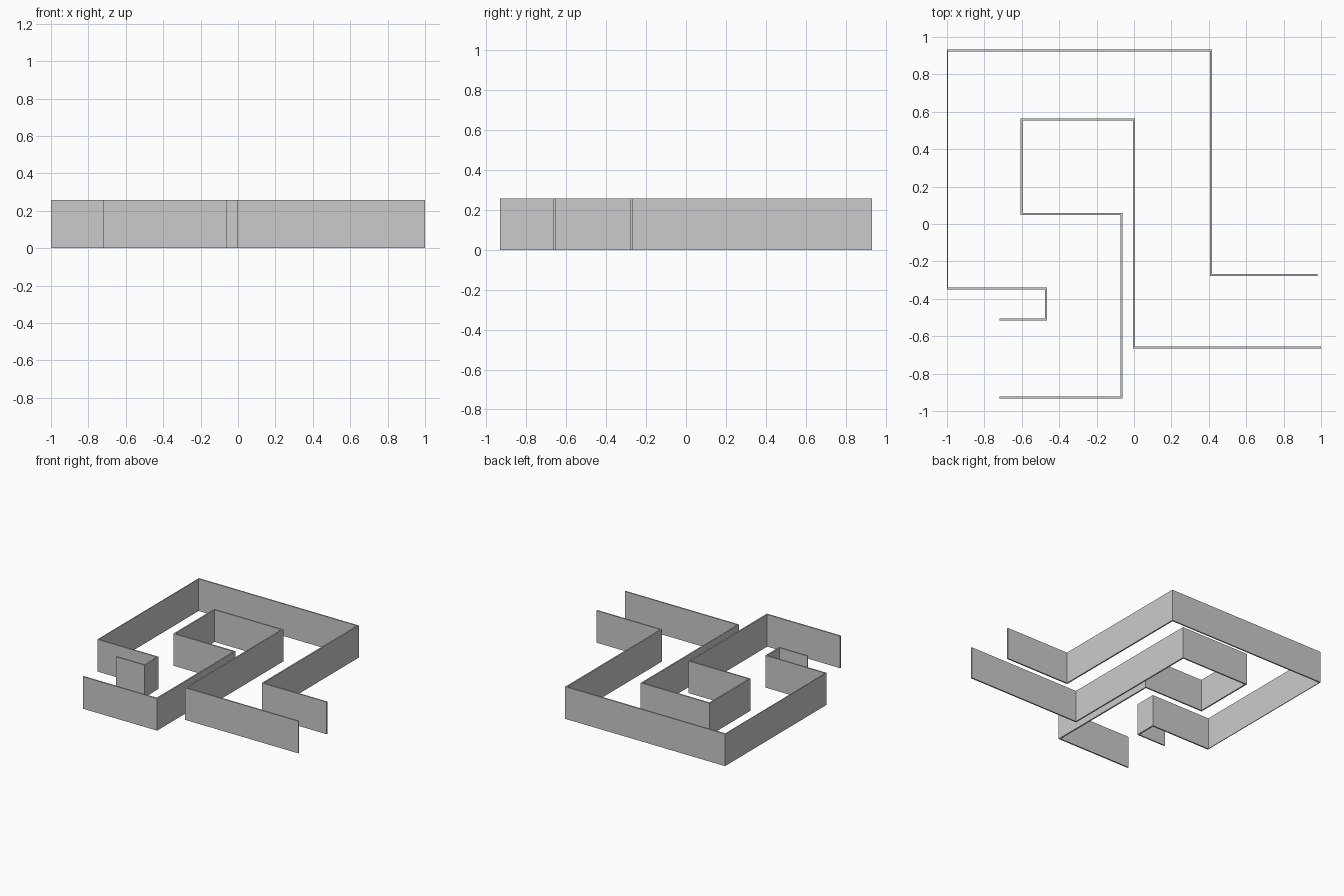
import bpy
import bmesh
from mathutils import Vector

if "Cube" in bpy.data.objects:
    bpy.data.objects.remove(bpy.data.objects["Cube"], do_unlink=True)

HEIGHT = 0.257
HALF = 0.0055        # half of the usual wall thickness

grey = bpy.data.materials.new("wall_grey")
grey.use_nodes = True
colour = (0.6, 0.6, 0.6, 1)
grey.diffuse_color = colour
grey.node_tree.nodes["Principled BSDF"].inputs["Base Color"].default_value = colour


def wall(name, path, thin=()):
    """Upright wall along a right-angled path, with mitred corners."""
    pts = [Vector((x, y, 0)) for x, y in path]
    offsets = []
    for i, (a, b) in enumerate(zip(pts, pts[1:])):
        d = (b - a).normalized()
        half = HALF / 2 if i in thin else HALF
        offsets.append(Vector((-d.y, d.x, 0)) * half)
    zero = Vector()
    bm = bmesh.new()
    rings = []
    for p, before, after in zip(pts, [zero] + offsets, offsets + [zero]):
        side = before + after
        top = Vector((0, 0, HEIGHT))
        corners = (p + side, p - side, p - side + top, p + side + top)
        rings.append([bm.verts.new(c) for c in corners])
    for r, s in zip(rings, rings[1:]):
        for k in range(4):
            n = (k + 1) % 4
            bm.faces.new((r[k], r[n], s[n], s[k]))
    bm.faces.new(rings[0])
    bm.faces.new(rings[-1])
    bmesh.ops.recalc_face_normals(bm, faces=bm.faces)
    mesh = bpy.data.meshes.new(name)
    bm.to_mesh(mesh)
    bm.free()
    mesh.materials.append(grey)
    obj = bpy.data.objects.new(name, mesh)
    bpy.context.collection.objects.link(obj)
    return obj


# Outer wall, from the small hook round to the right-hand opening
wall("outer_wall", [(-0.72, -0.511), (-0.47, -0.511), (-0.47, -0.345),
                    (-0.997, -0.345), (-0.997, 0.928), (0.411, 0.928),
                    (0.411, -0.273), (0.98, -0.273)], thin=(3,))

# Inner wall, folded round the central room
wall("inner_wall", [(-0.72, -0.928), (-0.068, -0.928), (-0.068, 0.053),
                    (-0.6, 0.053), (-0.6, 0.559), (0, 0.559),
                    (0, -0.66), (1, -0.66)])
